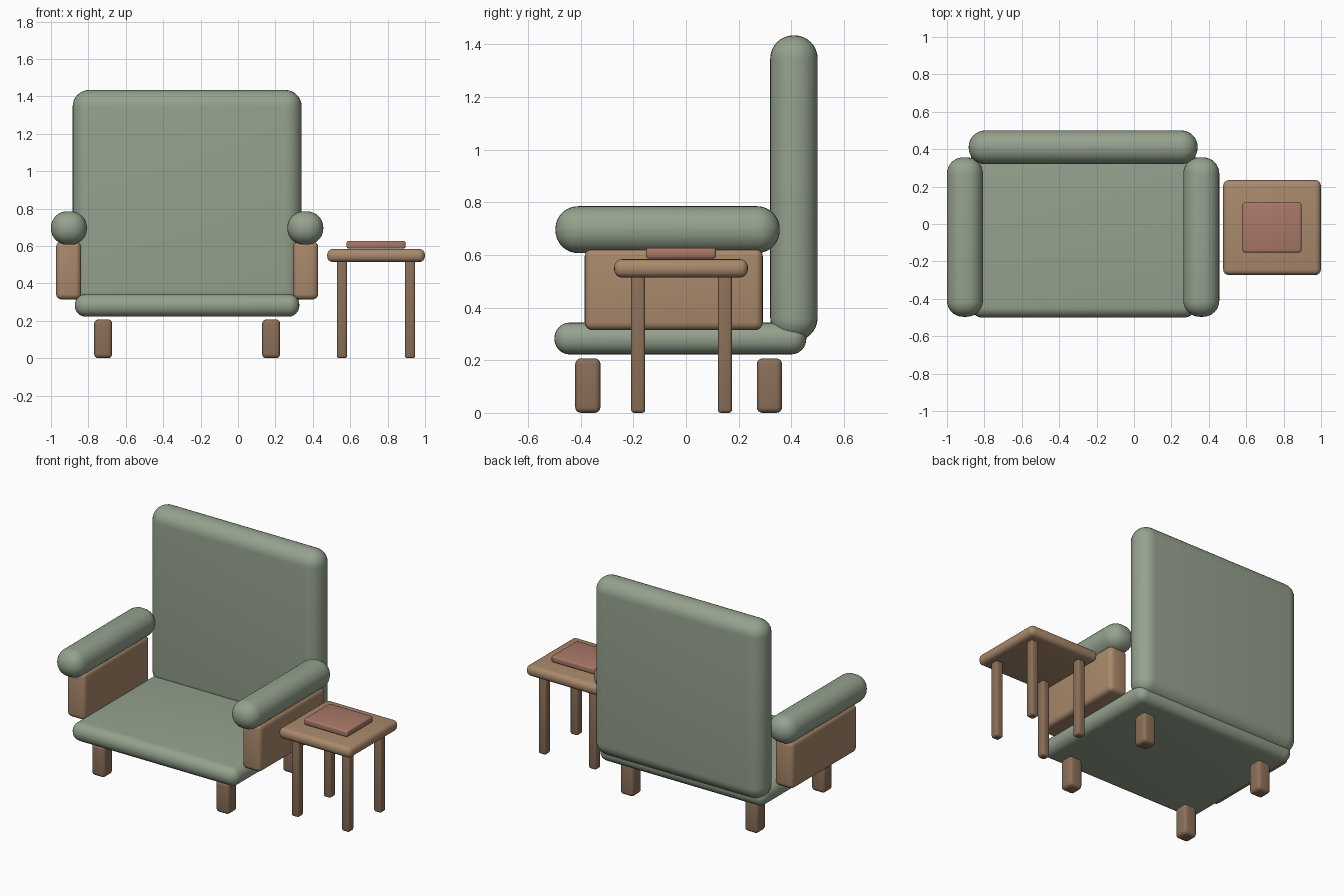
import bpy
import math

if "Cube" in bpy.data.objects:
    bpy.data.objects.remove(bpy.data.objects["Cube"])


def make_material(name, rgb):
    mat = bpy.data.materials.new(name)
    mat.diffuse_color = (*rgb, 1)
    mat.use_nodes = True
    mat.node_tree.nodes["Principled BSDF"].inputs["Base Color"].default_value = mat.diffuse_color
    return mat


GREEN = make_material("green fabric", (0.30, 0.36, 0.27))
TAN = make_material("light wood", (0.40, 0.25, 0.15))
BROWN = make_material("dark wood", (0.26, 0.16, 0.10))
RED = make_material("book cover", (0.40, 0.19, 0.14))


def rounded_box(name, x, y, z, radius, mat, segments=6):
    """Box spanning the (min, max) ranges, with rounded edges."""
    spans = (x, y, z)
    bpy.ops.mesh.primitive_cube_add(size=1, location=[(a + b) / 2 for a, b in spans])
    obj = bpy.context.object
    obj.name = name
    obj.scale = [b - a for a, b in spans]
    bpy.ops.object.transform_apply(location=False, rotation=False, scale=True)
    bevel = obj.modifiers.new("rounding", 'BEVEL')
    bevel.width = radius
    bevel.segments = segments
    bevel.limit_method = 'NONE'
    bpy.ops.object.modifier_apply(modifier=bevel.name)
    bpy.ops.object.shade_smooth_by_angle(angle=math.radians(35))
    obj.data.materials.append(mat)
    return obj


def around(c, half):
    return (c - half, c + half)


CHAIR_X = -0.272   # middle of the armchair
TABLE_X = 0.738    # middle of the side table

# Armchair cushions
rounded_box("seat", around(CHAIR_X, 0.60), (-0.50, 0.457), (0.222, 0.343), 0.058, GREEN)
rounded_box("backrest", around(CHAIR_X, 0.612), (0.32, 0.50), (0.273, 1.434), 0.088, GREEN, 8)

# Arms and feet, mirrored about the chair middle
for side, label in ((-1, "left"), (1, "right")):
    rounded_box(label + "_armrest", around(CHAIR_X + side * 0.632, 0.096),
                (-0.496, 0.356), (0.607, 0.785), 0.086, GREEN, 8)
    rounded_box(label + "_arm_panel", around(CHAIR_X + side * 0.634, 0.067),
                (-0.385, 0.292), (0.314, 0.624), 0.03, TAN, 4)
    for y, end in ((-0.373, "front"), (0.317, "back")):
        rounded_box(f"{end}_{label}_chair_leg", around(CHAIR_X + side * 0.449, 0.048),
                    around(y, 0.048), (0.0, 0.207), 0.022, BROWN, 4)

# Side table
rounded_box("table_top", around(TABLE_X, 0.261), (-0.273, 0.235), (0.514, 0.584), 0.03, TAN, 4)
for side, label in ((-1, "left"), (1, "right")):
    for y, end in ((-0.182, "front"), (0.148, "back")):
        rounded_box(f"{end}_{label}_table_leg", around(TABLE_X + side * 0.182, 0.027),
                    around(y, 0.027), (0.0, 0.525), 0.012, BROWN, 3)

# Book on the table
rounded_box("book", around(TABLE_X, 0.157), (-0.152, 0.114), (0.586, 0.627), 0.01, RED, 3)
